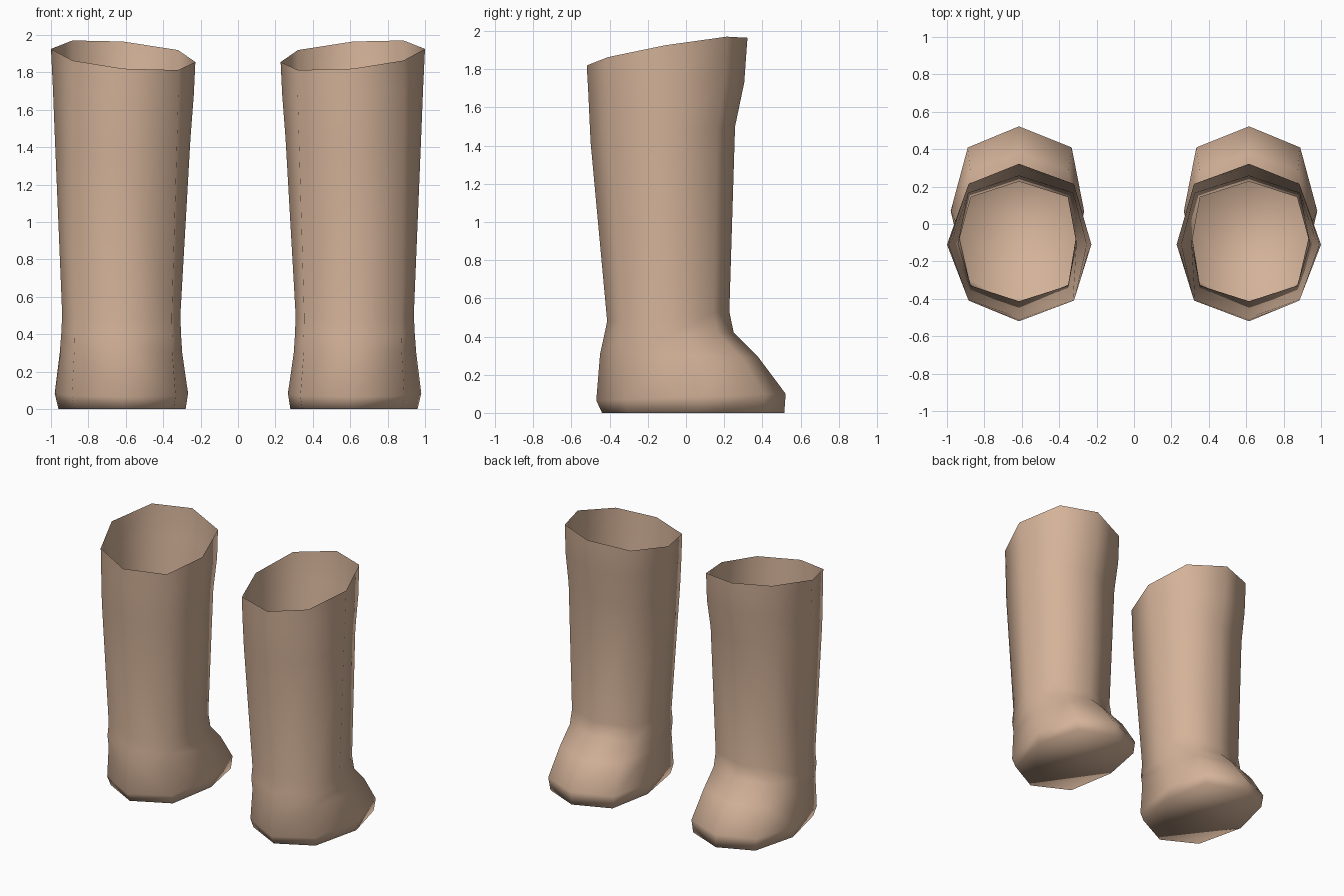
import bpy, bmesh

if "Cube" in bpy.data.objects:
    bpy.data.objects.remove(bpy.data.objects["Cube"])

leather = bpy.data.materials.new("tan leather")
leather.diffuse_color = (0.66, 0.45, 0.32, 1)
leather.use_nodes = True
leather.node_tree.nodes["Principled BSDF"].inputs["Base Color"].default_value = leather.diffuse_color

CX = 0.615
# ring: x inner, x outer, y back, y middle, y front, z back, z front, sideways tilt, diagonal width
RINGS = [
    (0.28, 0.96, -0.44, 0.07, 0.515, 0.00, 0.00, 0.0, 0.75),     # sole edge
    (0.267, 0.98, -0.47, 0.07, 0.522, 0.065, 0.10, 0.0, 0.75),   # foot
    (0.298, 0.953, -0.45, 0.01, 0.38, 0.31, 0.29, 0.0, 0.77),    # instep
    (0.305, 0.945, -0.432, -0.09, 0.25, 0.39, 0.42, 0.0, 0.79),  # ankle bend
    (0.308, 0.94, -0.413, -0.105, 0.227, 0.48, 0.53, 0.0, 0.79),  # ankle
    (0.254, 0.98, -0.50, -0.11, 0.257, 1.42, 1.50, 0.01, 0.74),  # calf
    (0.236, 0.99, -0.512, -0.11, 0.305, 1.68, 1.73, 0.02, 0.72),  # under the rim
    (0.228, 1.0, -0.52, -0.11, 0.322, 1.82, 1.965, 0.035, 0.70),  # slanted rim
]


def ring_points(xi, xo, yb, ym, yf, zb, zf, tilt, k):
    """Eight-sided cross-section, leaning with y (slant) and x (tilt)."""
    wi, wo = xi - CX, xo - CX
    ybd, yfd = ym + (yb - ym) * 0.73, ym + (yf - ym) * 0.75
    plan = [(0, yb), (wo * k, ybd), (wo, ym), (wo * k, yfd),
            (0, yf), (wi * (k + 0.06), yfd), (wi, ym), (wi * (k + 0.06), ybd)]
    return [(CX + x, y, zb + (zf - zb) * (y - yb) / (yf - yb) + tilt * x / wo)
            for x, y in plan]


# Boot shell: open at the top, closed by the sole
bm = bmesh.new()
loops = [[bm.verts.new(p) for p in ring_points(*r)] for r in RINGS]
for low, high in zip(loops, loops[1:]):
    for i in range(8):
        j = (i + 1) % 8
        bm.faces.new((low[i], low[j], high[j], high[i]))
bm.faces.new(loops[0][::-1])
for f in bm.faces:
    f.smooth = True
mesh = bpy.data.meshes.new("boots")
bm.to_mesh(mesh)
bm.free()
mesh.materials.append(leather)

boots = bpy.data.objects.new("boots", mesh)
bpy.context.collection.objects.link(boots)

# Second boot of the pair
mirror = boots.modifiers.new("pair", 'MIRROR')
mirror.use_axis = (True, False, False)
